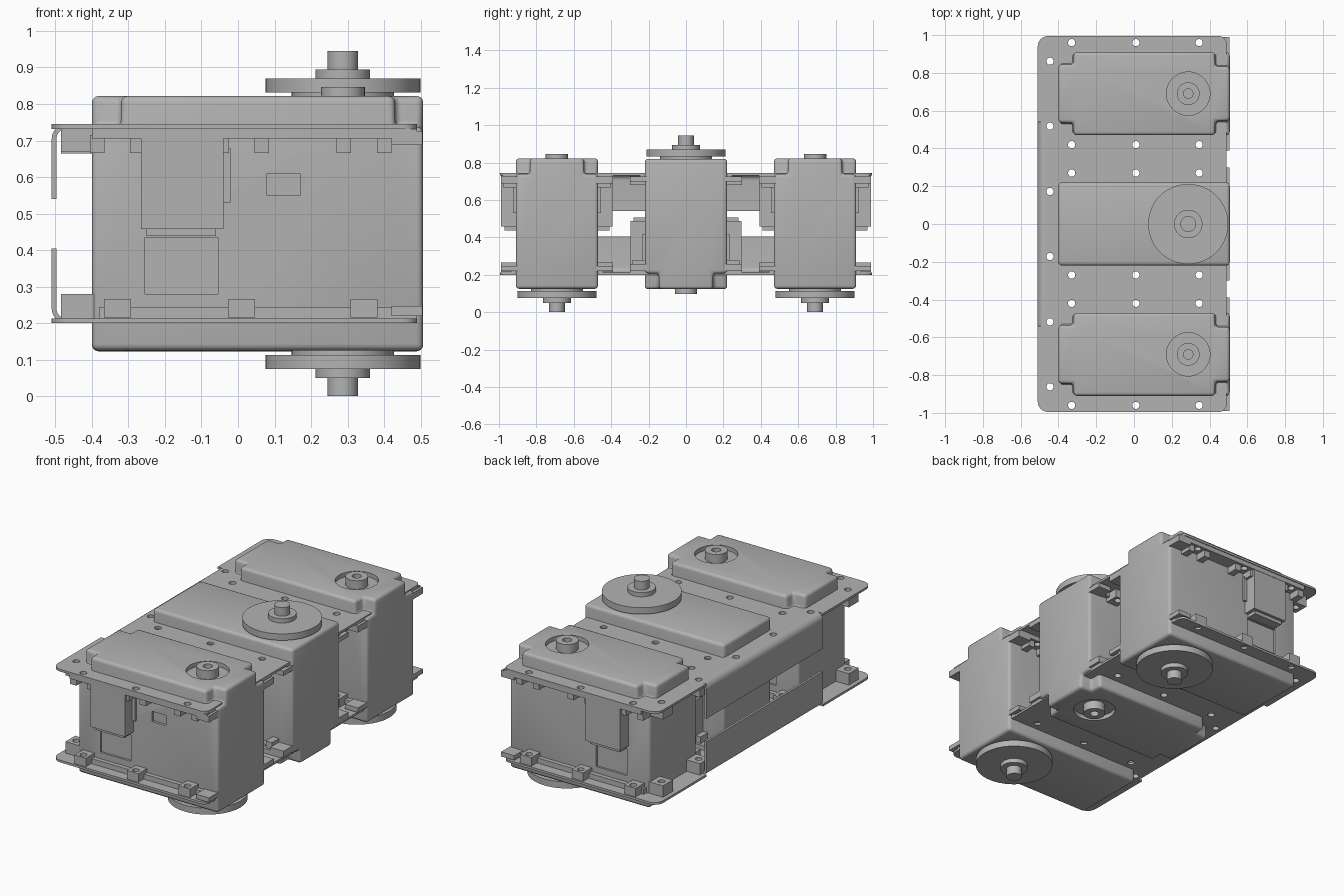
import bpy, bmesh, math
from mathutils import Matrix, Vector

cube = bpy.data.objects.get("Cube")
if cube:
    bpy.data.objects.remove(cube, do_unlink=True)

GREY = (0.45, 0.45, 0.45, 1.0)
grey = bpy.data.materials.new("plain grey")
grey.use_nodes = True
grey.diffuse_color = GREY
grey.node_tree.nodes["Principled BSDF"].inputs["Base Color"].default_value = GREY

HEIGHT = 0.945      # turning a part over maps z to HEIGHT - z
SHAFT_X = 0.287
SPACING = 0.69
SCREW_X = (-0.33, 0.01, 0.345)
END_X = -0.445


def finish(bm, name):
    bmesh.ops.recalc_face_normals(bm, faces=bm.faces)
    mesh = bpy.data.meshes.new(name)
    bm.to_mesh(mesh)
    bm.free()
    mesh.materials.append(grey)
    obj = bpy.data.objects.new(name, mesh)
    bpy.context.collection.objects.link(obj)
    return obj


def boxes(name, spans):
    bm = bmesh.new()
    for x0, x1, y0, y1, z0, z1 in spans:
        move = Matrix.Translation(((x0 + x1) / 2, (y0 + y1) / 2, (z0 + z1) / 2))
        size = Matrix.Diagonal((x1 - x0, abs(y1 - y0), z1 - z0, 1))
        bmesh.ops.create_cube(bm, size=1, matrix=move @ size)
    return finish(bm, name)


def pins(name, places, radius, z0, z1, sides=20):
    bm = bmesh.new()
    for x, y in places:
        bmesh.ops.create_cone(bm, cap_ends=True, segments=sides, radius1=radius,
                              radius2=radius, depth=z1 - z0,
                              matrix=Matrix.Translation((x, y, (z0 + z1) / 2)))
    return finish(bm, name)


def prism(name, points, offset):
    bm = bmesh.new()
    face = bm.faces.new([bm.verts.new(p) for p in points])
    out = bmesh.ops.extrude_face_region(bm, geom=[face])
    moved = [v for v in out["geom"] if isinstance(v, bmesh.types.BMVert)]
    bmesh.ops.translate(bm, verts=moved, vec=Vector(offset))
    return finish(bm, name)


def lathe(name, profile, steps=56):
    bm = bmesh.new()
    verts = [bm.verts.new((SHAFT_X + r, 0, z)) for r, z in profile]
    edges = [bm.edges.new(pair) for pair in zip(verts, verts[1:])]
    bmesh.ops.spin(bm, geom=verts + edges, cent=(SHAFT_X, 0, 0), axis=(0, 0, 1),
                   angle=math.tau, steps=steps)
    bmesh.ops.remove_doubles(bm, verts=bm.verts, dist=0.0001)
    return finish(bm, name)


def arc(cx, cy, r, start, end, n=6):
    return [(cx + r * math.cos(math.radians(start + (end - start) * i / n)),
             cy + r * math.sin(math.radians(start + (end - start) * i / n)))
            for i in range(n + 1)]


def cut(obj, cutter):
    cutter.hide_render = True
    mod = obj.modifiers.new("cut", "BOOLEAN")
    mod.operation, mod.solver, mod.object = "DIFFERENCE", "EXACT", cutter
    mod.use_self = True


def bevel(obj, width, segments=3):
    mod = obj.modifiers.new("soft edges", "BEVEL")
    mod.width, mod.segments = width, segments
    mod.limit_method, mod.angle_limit = "ANGLE", math.radians(40)


def bake(obj):
    """Apply the modifiers, drop the cutters, smooth the round surfaces."""
    cutters = [m.object for m in obj.modifiers if m.type == "BOOLEAN"]
    graph = bpy.context.evaluated_depsgraph_get()
    mesh = bpy.data.meshes.new_from_object(obj.evaluated_get(graph))
    obj.modifiers.clear()
    obj.data = mesh
    for c in cutters:
        bpy.data.objects.remove(c, do_unlink=True)
    bpy.ops.object.select_all(action="DESELECT")
    obj.select_set(True)
    bpy.context.view_layer.objects.active = obj
    bpy.ops.object.shade_smooth_by_angle(angle=math.radians(35))
    return obj


SIDES = (-1, 1)


def both(x0, x1, y0, y1, z0, z1):
    """One box on each y side."""
    return [(x0, x1, min(s * y0, s * y1), max(s * y0, s * y1), z0, z1) for s in SIDES]


# Gearbox case: block with four notched corners, shaft recess and side pockets
case = boxes("case", [(-0.4, 0.507, -0.22, 0.22, 0.125, 0.822)])
cut(case, boxes("notch_cutter", both(-0.5, -0.32, 0.155, 0.3, 0.738, 0.9)
                + both(0.43, 0.6, 0.145, 0.3, 0.738, 0.9)))
bevel(case, 0.018)
cut(case, pins("recess_cutter", [(SHAFT_X, 0)], 0.115, 0.797, 0.9, 48))
cut(case, boxes("pocket_cutter", both(-0.255, -0.055, 0.208, 0.3, 0.28, 0.435)
                + [(0.08, 0.17, -0.3, -0.205, 0.55, 0.61)]))
bake(case)

# Plug sockets on both sides of the case
socket = boxes("socket", both(-0.265, -0.04, 0.2, 0.298, 0.458, 0.706)
               + both(-0.25, -0.06, 0.2, 0.28, 0.438, 0.46)
               + both(-0.045, -0.02, 0.2, 0.235, 0.53, 0.68))
bake(socket)

# Mounting ledges, ribs and screw tabs that meet the two plates
spans = both(-0.4, 0.49, 0.2, 0.3, 0.705, 0.732)
spans += both(-0.38, 0.49, 0.2, 0.245, 0.213, 0.243)
spans += both(0.42, 0.505, 0.2, 0.3, 0.688, 0.725)
spans += both(0.42, 0.505, 0.2, 0.3, 0.22, 0.247)
for x in SCREW_X:
    for s in SIDES:
        mid = x + s * 0.055
        spans += both(mid - 0.02, mid + 0.02, 0.2, 0.285, 0.666, 0.715)
    spans += both(x - 0.037, x + 0.037, 0.2, 0.3, 0.216, 0.266)
spans += both(-0.485, -0.38, 0.125, 0.215, 0.668, 0.732)
spans += both(-0.485, -0.38, 0.125, 0.215, 0.213, 0.28)
mounts = boxes("mounting_tabs", spans)
cut(mounts, pins("screw_cutter", [(x, s * 0.27) for x in SCREW_X for s in SIDES]
                 + [(END_X, s * 0.172) for s in SIDES], 0.019, 0.1, 0.9))
bake(mounts)

# Output wheel with hub and shaft, and the bearing boss on the far side
wheel = bake(lathe("output_wheel", [
    (0, 0), (0.042, 0), (0.042, 0.05), (0.075, 0.05), (0.075, 0.075), (0.212, 0.075),
    (0.212, 0.113), (0.14, 0.113), (0.14, 0.14), (0, 0.14)]))
boss = bake(lathe("bearing_boss", [
    (0, 0.81), (0.025, 0.81), (0.025, 0.847), (0.06, 0.847), (0.06, 0.785), (0, 0.785)]))

# Three gearboxes; the middle one is turned over
parts = [case, socket, mounts, wheel, boss]
for label, y, turned in (("back", SPACING, False), ("middle", 0, True)):
    for part in parts:
        twin = bpy.data.objects.new(label + "_" + part.name, part.data)
        bpy.context.collection.objects.link(twin)
        twin.location = (0, y, HEIGHT if turned else 0)
        twin.rotation_euler.x = math.pi if turned else 0
for part in parts:
    part.name = "front_" + part.name
    part.location.y = -SPACING

# Frame plate with rounded corners and screw holes
LIP = 0.54
outline = (arc(0.45, -0.955, 0.04, -90, 0) + arc(0.45, 0.955, 0.04, 0, 90)
           + arc(-0.455, 0.94, 0.055, 90, 180)
           + [(-0.51, LIP), (-0.47, LIP), (-0.47, -LIP), (-0.51, -LIP)]
           + arc(-0.455, -0.94, 0.055, 180, 270))
plate = prism("top_plate", [(x, y, 0.732) for x, y in outline], (0, 0, 0.013))
holes = [(x, c + s * 0.27) for x in SCREW_X for c in (-SPACING, 0, SPACING) for s in SIDES]
holes += [(END_X, c + s * 0.172) for c in (-SPACING, 0, SPACING) for s in SIDES]
cut(plate, pins("plate_cutter", holes, 0.019, 0.7, 0.8))
bake(plate)

# Folded lip along the end of the plate
fold = (arc(-0.47, 0.705, 0.04, 90, 180) + [(-0.51, 0.54), (-0.497, 0.54)]
        + arc(-0.47, 0.705, 0.027, 180, 90))
lip = bake(prism("top_plate_lip", [(x, -LIP, z) for x, z in fold], (0, 2 * LIP, 0)))

# Bottom plate is the same sheet turned over
for part, name in ((plate, "bottom_plate"), (lip, "bottom_plate_lip")):
    twin = bpy.data.objects.new(name, part.data)
    bpy.context.collection.objects.link(twin)
    twin.location.z = HEIGHT
    twin.rotation_euler.x = math.pi
